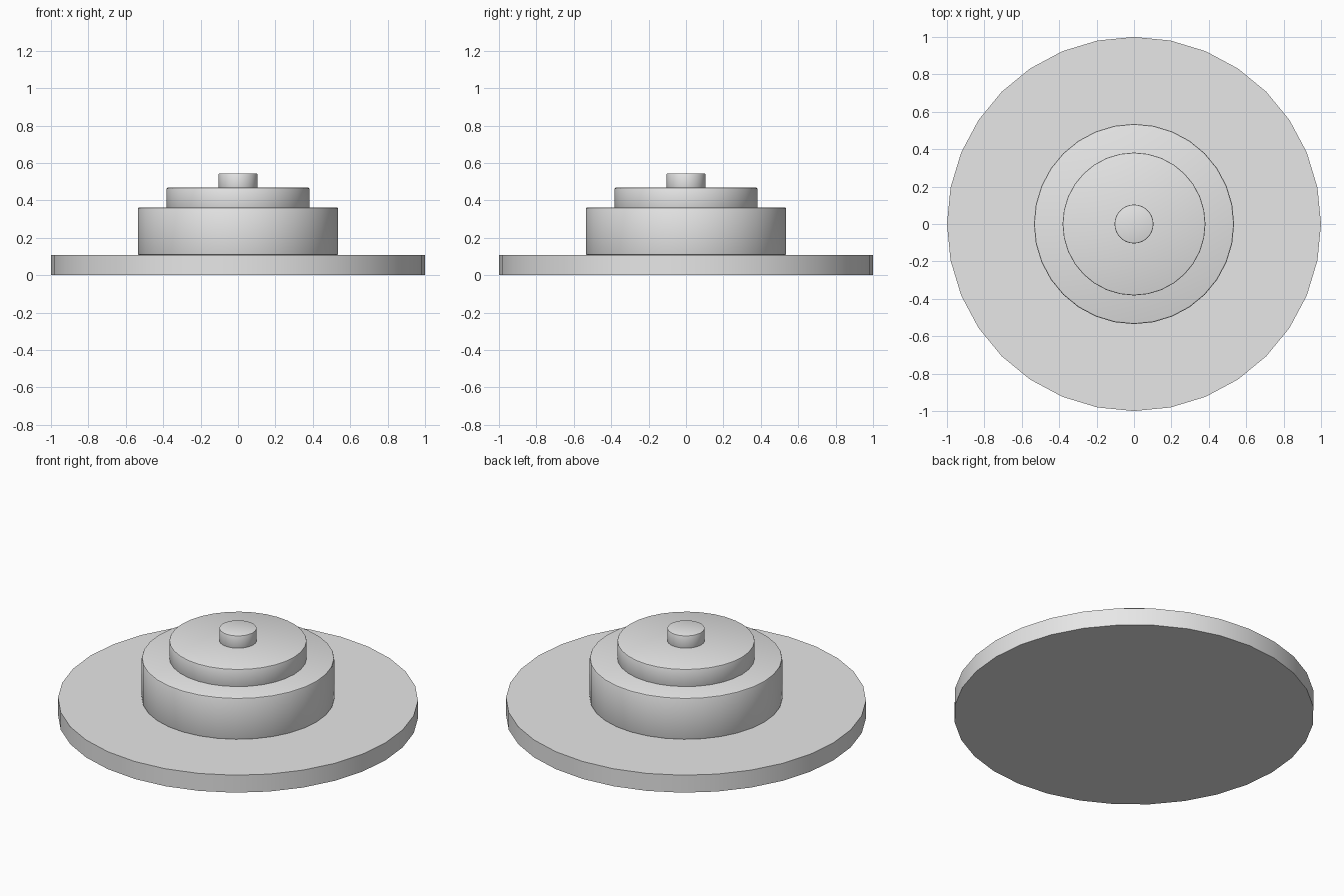
import bpy
import math

cube = bpy.data.objects.get("Cube")
if cube:
    bpy.data.objects.remove(cube, do_unlink=True)

grey = bpy.data.materials.new("light_grey")
grey.use_nodes = True
grey.diffuse_color = (0.8, 0.8, 0.8, 1)
grey.node_tree.nodes["Principled BSDF"].inputs["Base Color"].default_value = (0.8, 0.8, 0.8, 1)


def disc(name, radius, bottom, top, bevel=0.0):
    """Upright round disc with optionally softened rims."""
    bpy.ops.mesh.primitive_cylinder_add(
        vertices=32, radius=radius, depth=top - bottom,
        location=(0, 0, (bottom + top) / 2))
    obj = bpy.context.object
    obj.name = name
    obj.data.materials.append(grey)
    if bevel:
        mod = obj.modifiers.new("soft_rim", "BEVEL")
        mod.width = bevel
        mod.segments = 2
        mod.limit_method = "ANGLE"
        mod.angle_limit = math.radians(40)
        bpy.ops.object.modifier_apply(modifier=mod.name)
    bpy.ops.object.shade_smooth_by_angle(angle=math.radians(30))
    return obj


# Wide plate with three stacked tiers
disc("base_plate", 1.0, 0.0, 0.107)
disc("lower_tier", 0.535, 0.107, 0.362, 0.008)
disc("upper_tier", 0.382, 0.354, 0.468, 0.006)
disc("top_knob", 0.104, 0.46, 0.544, 0.005)
